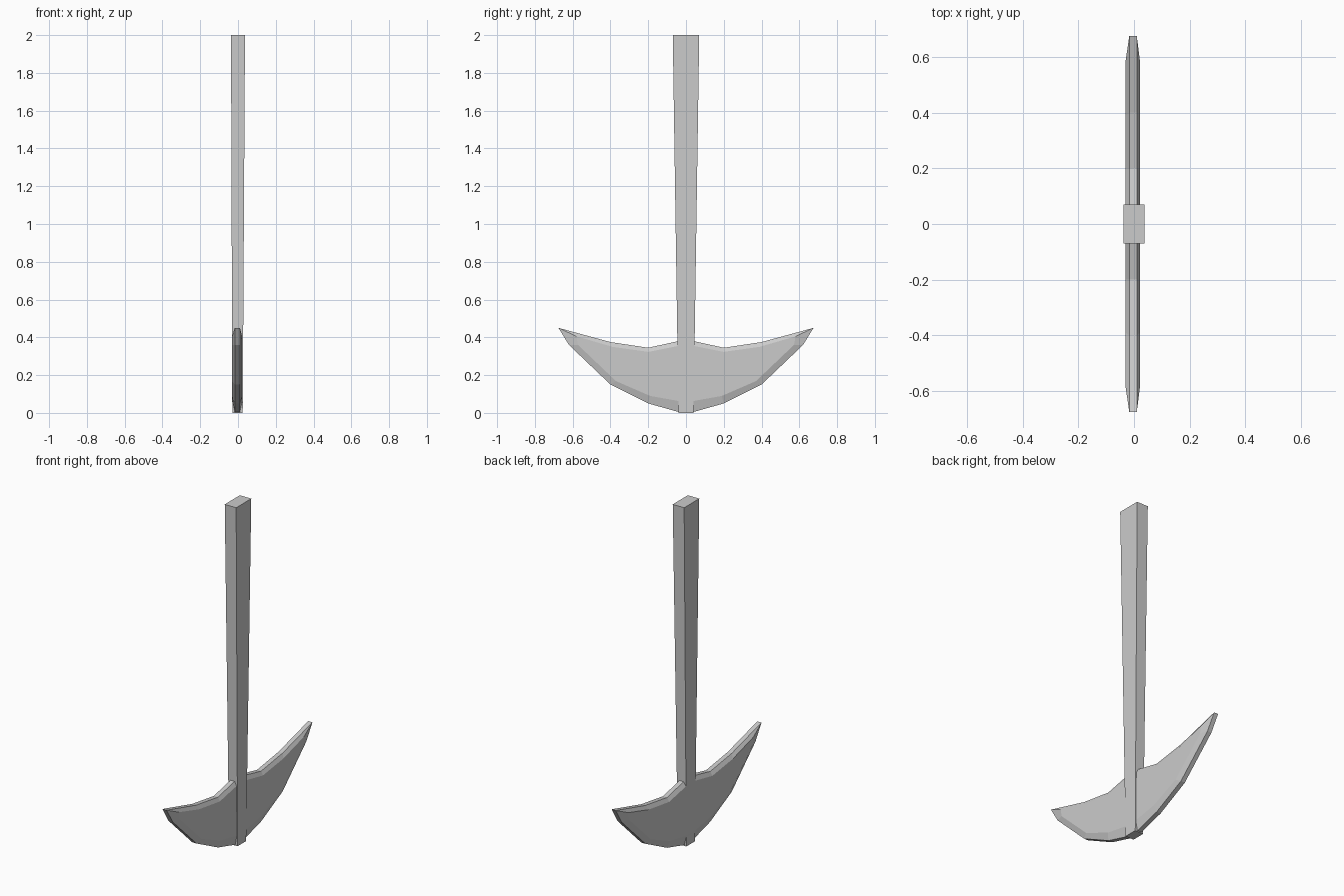
import bpy

if "Cube" in bpy.data.objects:
    bpy.data.objects.remove(bpy.data.objects["Cube"])


def make_loft(name, rings):
    """Skin a list of matching closed rings and cap both ends."""
    n = len(rings[0])
    verts = [p for ring in rings for p in ring]
    faces = []
    for k in range(len(rings) - 1):
        a, b = k * n, (k + 1) * n
        for i in range(n):
            j = (i + 1) % n
            faces.append((a + i, a + j, b + j, b + i))
    faces.append(tuple(reversed(range(n))))
    faces.append(tuple(range((len(rings) - 1) * n, len(rings) * n)))
    mesh = bpy.data.meshes.new(name)
    mesh.from_pydata(verts, [], faces)
    mesh.update()
    obj = bpy.data.objects.new(name, mesh)
    bpy.context.collection.objects.link(obj)
    return obj


def mirrored(half):
    """Close a half outline, whose ends lie on y = 0, by mirroring it."""
    return half + [(-y, z) for y, z in reversed(half[1:-1])]


# Handle: rectangular shaft, wider at the top
def rect(x0, x1, y, z):
    return [(x0, -y, z), (x1, -y, z), (x1, y, z), (x0, y, z)]


make_loft("handle", [rect(-0.03, 0.025, 0.04, 0), rect(-0.037, 0.037, 0.07, 2)])

# Pick head: crescent with a narrow rim and chamfered flat sides
rim = mirrored([(0, 0), (0.04, 0.005), (0.2, 0.05), (0.4, 0.15), (0.62, 0.36),
                (0.675, 0.45), (0.4, 0.375), (0.2, 0.345), (0.04, 0.38), (0, 0.387)])
side = mirrored([(0, 0.06), (0.04, 0.063), (0.19, 0.09), (0.37, 0.168), (0.572, 0.36),
                 (0.58, 0.405), (0.39, 0.35), (0.2, 0.323), (0.04, 0.355), (0, 0.36)])
layers = [(-0.031, side), (-0.017, rim), (0.01, rim), (0.022, side)]
make_loft("pick_head", [[(x, y, z) for y, z in outline] for x, outline in layers])
